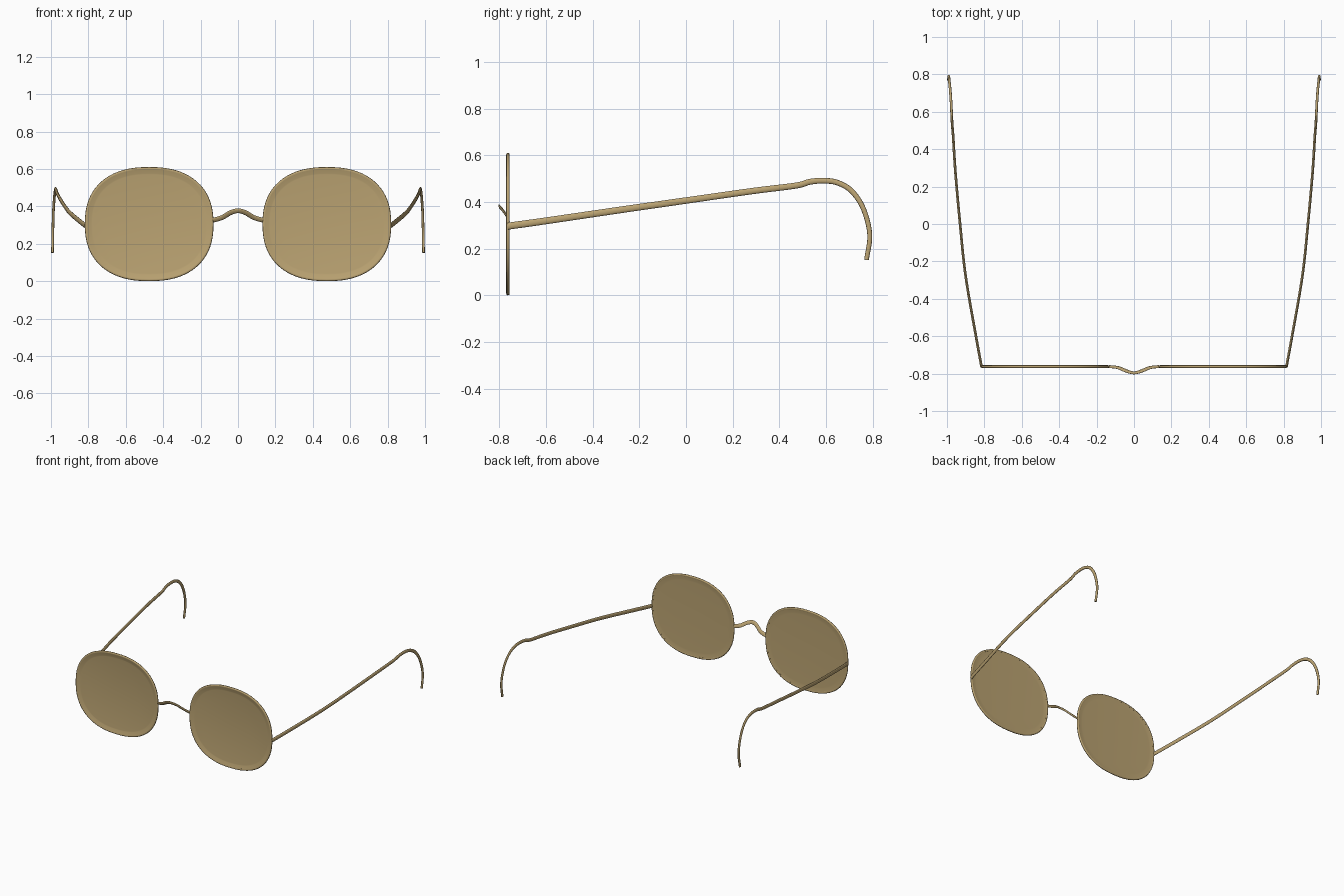
import bpy, bmesh, math
from mathutils import Vector

if "Cube" in bpy.data.objects:
    bpy.data.objects.remove(bpy.data.objects["Cube"])

metal = bpy.data.materials.new("brass")
metal.diffuse_color = (0.50, 0.37, 0.17, 1)
metal.use_nodes = True
metal.node_tree.nodes["Principled BSDF"].inputs["Base Color"].default_value = metal.diffuse_color


def finish(name, bm, angle=35):
    bmesh.ops.recalc_face_normals(bm, faces=bm.faces)
    me = bpy.data.meshes.new(name)
    bm.to_mesh(me)
    bm.free()
    ob = bpy.data.objects.new(name, me)
    bpy.context.collection.objects.link(ob)
    me.materials.append(metal)
    bpy.ops.object.select_all(action='DESELECT')
    bpy.context.view_layer.objects.active = ob
    ob.select_set(True)
    bpy.ops.object.shade_smooth_by_angle(angle=math.radians(angle))
    return ob


def bridge_rings(bm, rings):
    for a, b in zip(rings, rings[1:]):
        n = len(a)
        for i in range(n):
            bm.faces.new((a[i], a[(i + 1) % n], b[(i + 1) % n], b[i]))


def spline(pts, steps=6):
    p = [Vector(q) for q in pts]
    p = [2 * p[0] - p[1]] + p + [2 * p[-1] - p[-2]]
    out = []
    for i in range(1, len(p) - 2):
        a, b, c, d = p[i - 1:i + 3]
        for s in range(steps):
            t = s / steps
            out.append(0.5 * (2 * b + (c - a) * t + (2 * a - 5 * b + 4 * c - d) * t * t
                              + (3 * b - a - 3 * c + d) * t ** 3))
    return out + [p[-2]]


def sweep(name, pts, side, radii, sides=12):
    """Elliptical bar along a path; radii = (along side axis, across it), start to end."""
    path = spline(pts)
    bm = bmesh.new()
    rings = []
    last = len(path) - 1
    for i, c in enumerate(path):
        t = (path[min(i + 1, last)] - path[max(i - 1, 0)]).normalized()
        u = (Vector(side) - t * t.dot(Vector(side))).normalized()
        v = t.cross(u)
        f = i / last
        ru = radii[0][0] * (1 - f) + radii[1][0] * f
        rv = radii[0][1] * (1 - f) + radii[1][1] * f
        rings.append([bm.verts.new(c + u * ru * math.cos(k * math.tau / sides)
                                   + v * rv * math.sin(k * math.tau / sides))
                      for k in range(sides)])
    bridge_rings(bm, rings)
    bm.faces.new(rings[0])
    bm.faces.new(rings[-1])
    return finish(name, bm, 50)


def outline(inset, y, cx, n=72, power=2.35):
    pts = []
    for k in range(n):
        a = k * math.tau / n
        c, s = math.cos(a), math.sin(a)
        e = 2 / power
        pts.append((cx + (0.344 - inset) * math.copysign(abs(c) ** e, c), y,
                    0.305 + (0.305 - inset) * math.copysign(abs(s) ** e, s)))
    return pts


def lathe_outline(name, profile, cx, cap):
    bm = bmesh.new()
    rings = [[bm.verts.new(p) for p in outline(i, y, cx)] for i, y in profile]
    if cap:
        bm.faces.new(rings[0])
        bm.faces.new(rings[-1])
        bridge_rings(bm, rings)
    else:
        bridge_rings(bm, rings + rings[:1])
    return finish(name, bm, 60)


# Temple: long bar rising back, hump, then ear hook
temple = [(0.815, -0.764, 0.296), (0.845, -0.60, 0.319), (0.90, -0.28, 0.366),
          (0.93, 0.0, 0.406), (0.955, 0.28, 0.446), (0.967, 0.47, 0.470),
          (0.972, 0.53, 0.486), (0.975, 0.59, 0.491), (0.978, 0.65, 0.482),
          (0.982, 0.71, 0.446), (0.987, 0.76, 0.370), (0.990, 0.787, 0.26),
          (0.992, 0.773, 0.152)]

for s, tag in ((1, "left"), (-1, "right")):
    cx = 0.475 * s
    # Thin rounded rim
    lathe_outline("rim_" + tag, [(0.0, -0.763), (0.002, -0.768), (0.008, -0.770),
                                 (0.014, -0.768), (0.014, -0.757), (0.008, -0.755),
                                 (0.002, -0.757)], cx, False)
    # Lens with bevelled front edge
    lathe_outline("lens_" + tag, [(0.040, -0.7615), (0.034, -0.7625), (0.012, -0.7685),
                                  (0.012, -0.757), (0.034, -0.7595), (0.045, -0.760)], cx, True)
    sweep("temple_" + tag, [(x * s, y, z) for x, y, z in temple], (1, 0, 0),
          ((0.007, 0.015), (0.007, 0.010)))

# Nose bridge: thin arched strip
half = [(0.135, -0.762, 0.325), (0.085, -0.768, 0.340), (0.04, -0.786, 0.366)]
sweep("nose_bridge", [(-x, y, z) for x, y, z in half] + [(0, -0.796, 0.376)] + half[::-1],
      (0, 1, 0.5), ((0.005, 0.014), (0.005, 0.014)))
